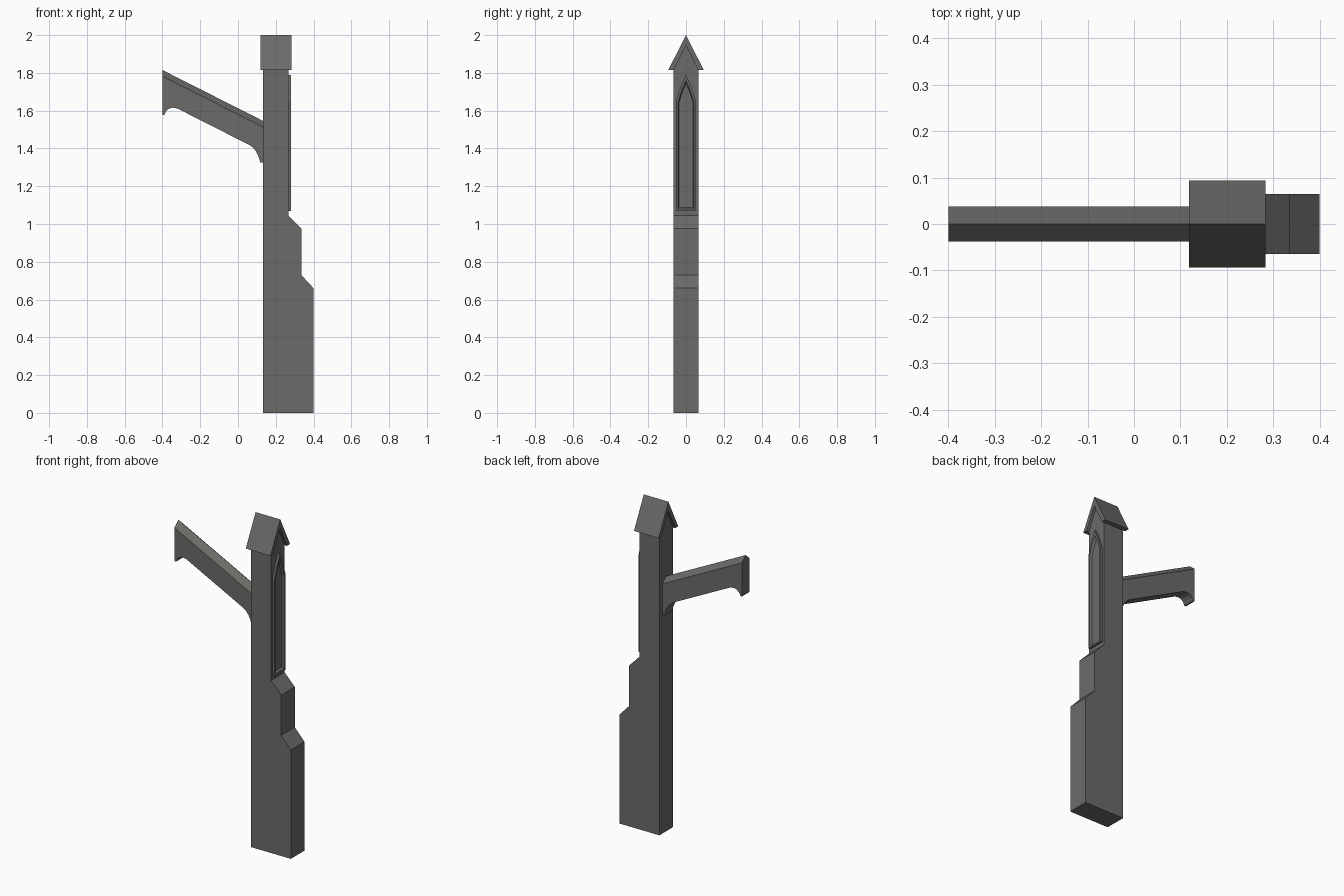
import bpy, bmesh
from mathutils import Vector

if "Cube" in bpy.data.objects:
    bpy.data.objects.remove(bpy.data.objects["Cube"])

stone = bpy.data.materials.new("grey stone")
stone.diffuse_color = (0.15, 0.145, 0.138, 1)
stone.use_nodes = True
stone.node_tree.nodes["Principled BSDF"].inputs["Base Color"].default_value = stone.diffuse_color


def finish(name, bm):
    bmesh.ops.recalc_face_normals(bm, faces=bm.faces)
    mesh = bpy.data.meshes.new(name)
    bm.to_mesh(mesh)
    bm.free()
    mesh.materials.append(stone)
    obj = bpy.data.objects.new(name, mesh)
    bpy.context.collection.objects.link(obj)
    return obj


def prism(name, points, shift):
    """Extrude a closed outline along a vector."""
    bm = bmesh.new()
    face = bm.faces.new([bm.verts.new(p) for p in points])
    new = bmesh.ops.extrude_face_region(bm, geom=[face])["geom"]
    bmesh.ops.translate(bm, vec=Vector(shift),
                        verts=[v for v in new if isinstance(v, bmesh.types.BMVert)])
    return finish(name, bm)


# Stepped pier with sloping weatherings
W = 0.065
pier = [(0.133, 0), (0.40, 0), (0.40, 0.66), (0.335, 0.73), (0.335, 0.975),
        (0.267, 1.045), (0.267, 1.815), (0.133, 1.815)]
prism("pier", [(x, -W, z) for x, z in pier], (0, 2 * W, 0))

# Gable wall under the roof
prism("gable", [(0.133, -W, 1.815), (0.133, W, 1.815), (0.133, 0, 1.945)], (0.134, 0, 0))

# Overhanging chevron roof
roof = [(-0.094, 1.815), (0, 2.0), (0.094, 1.815), (W, 1.815), (0, 1.945), (-W, 1.815)]
prism("roof", [(0.118, y, z) for y, z in roof], (0.165, 0, 0))

# Pointed panel frame on the outer face, with a chamfered inner edge
def arch(x, half, bottom, shoulder, apex):
    mid = shoulder + (apex - shoulder) * 0.53
    return [(x, -half, bottom), (x, half, bottom), (x, half, shoulder),
            (x, half * 0.54, mid), (x, 0, apex), (x, -half * 0.54, mid), (x, -half, shoulder)]

bm = bmesh.new()
rings = [arch(0.266, 0.052, 1.068, 1.655, 1.79), arch(0.281, 0.052, 1.068, 1.655, 1.79),
         arch(0.281, 0.042, 1.080, 1.648, 1.760), arch(0.268, 0.037, 1.088, 1.642, 1.745)]
rings = [[bm.verts.new(p) for p in ring] for ring in rings]
for a, b in zip(rings, rings[1:] + rings[:1]):
    for i in range(7):
        j = (i + 1) % 7
        bm.faces.new((a[i], a[j], b[j], b[i]))
finish("panel_frame", bm)

# Flying strut with curved brackets at both ends
T = 0.036
strut = [(-0.40, 1.782), (-0.40, 1.578), (-0.39, 1.578), (-0.382, 1.596), (-0.368, 1.609),
         (-0.348, 1.616), (-0.322, 1.612), (0.061, 1.418), (0.082, 1.402), (0.098, 1.380),
         (0.110, 1.353), (0.118, 1.325), (0.134, 1.325), (0.134, 1.512)]
prism("strut", [(x, -T, z) for x, z in strut], (0, 2 * T, 0))

# Ridged coping on the strut
C = 0.038
cap = [(-C, 1.782), (C, 1.782), (0, 1.815)]
prism("strut_coping", [(-0.40, y, z) for y, z in cap], (0.534, 0, -0.270))
